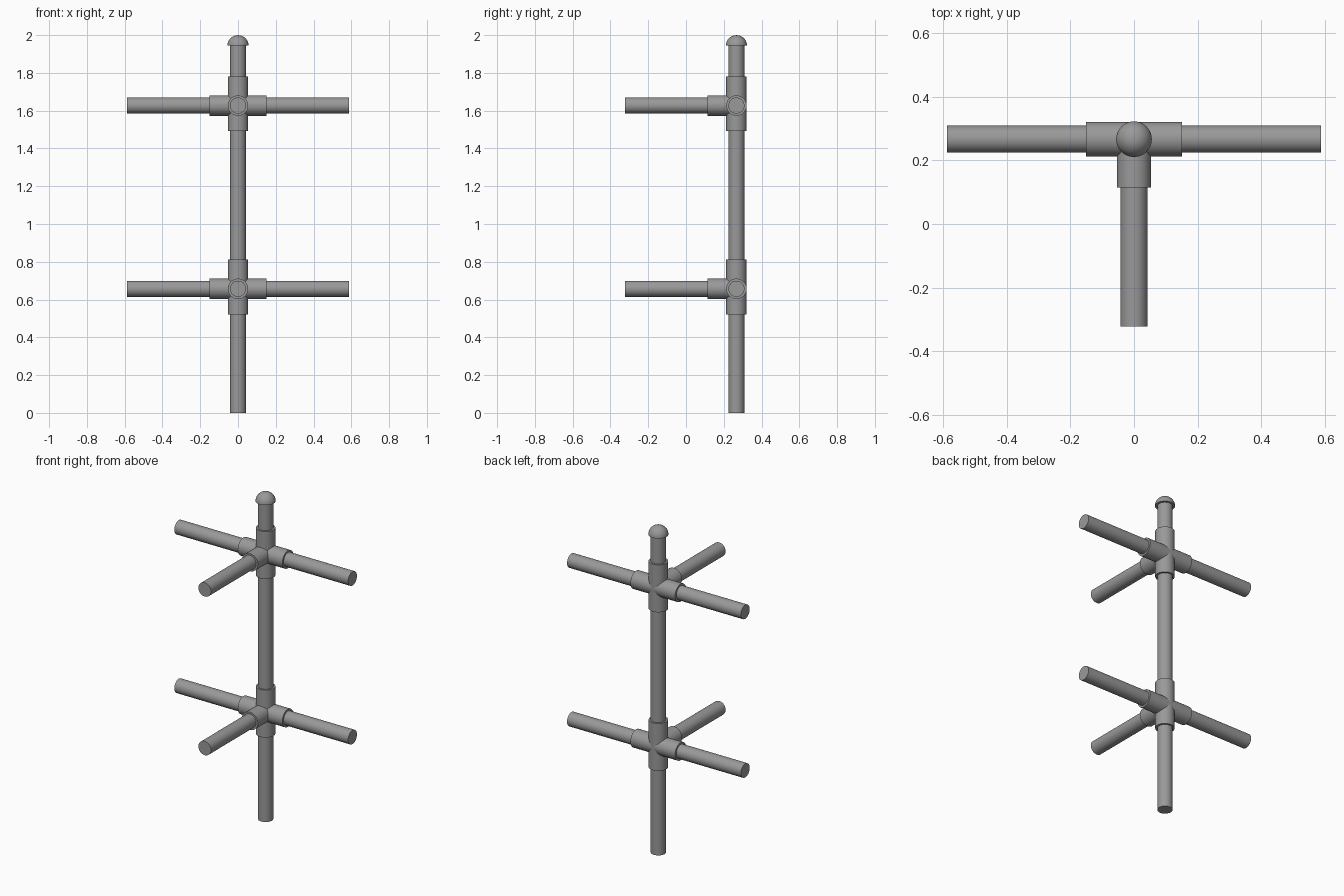
import bpy
import math
from mathutils import Vector

cube = bpy.data.objects.get("Cube")
if cube:
    bpy.data.objects.remove(cube, do_unlink=True)

POLE_Y = 0.267
PIPE_R, SLEEVE_R, CAP_R = 0.0425, 0.054, 0.056
LEVELS = {"lower": 0.657, "upper": 1.627}

grey = bpy.data.materials.new("pipe grey")
grey.use_nodes = True
colour = (0.32, 0.32, 0.32, 1)
grey.diffuse_color = colour
grey.node_tree.nodes["Principled BSDF"].inputs["Base Color"].default_value = colour


def finish(obj, name):
    obj.name = name
    obj.data.materials.append(grey)
    bpy.ops.object.shade_smooth_by_angle(angle=math.radians(35))
    return obj


def tube(name, start, end, radius):
    """Closed cylinder between two points."""
    a, b = Vector(start), Vector(end)
    bpy.ops.mesh.primitive_cylinder_add(
        vertices=48, radius=radius, depth=(b - a).length, location=(a + b) / 2,
        rotation=(b - a).to_track_quat("Z", "Y").to_euler())
    return finish(bpy.context.object, name)


# Upright pole
tube("upright_pole", (0, POLE_Y, 0), (0, POLE_Y, 1.96), PIPE_R)

# Five-way fittings with two side arms and one front arm at each level
for level, z in LEVELS.items():
    hub = (0, POLE_Y, z)
    tube(level + "_upright_sleeve", (0, POLE_Y, z - 0.135), (0, POLE_Y, z + 0.155), SLEEVE_R)
    tube(level + "_cross_sleeve", (-0.151, POLE_Y, z), (0.151, POLE_Y, z), SLEEVE_R)
    tube(level + "_front_sleeve", hub, (0, 0.115, z), SLEEVE_R)
    for side, sign in (("left", 1), ("right", -1)):
        tube(f"{level}_{side}_arm", hub, (sign * 0.588, POLE_Y, z), PIPE_R)
    tube(level + "_front_arm", hub, (0, -0.322, z), PIPE_R)

# Domed end cap: half profile spun round the pole by a screw modifier
steps = 12
profile = [(0, 0)] + [(CAP_R * math.cos(i / steps * math.pi / 2),
                       CAP_R * math.sin(i / steps * math.pi / 2)) for i in range(steps + 1)]
mesh = bpy.data.meshes.new("domed_cap")
mesh.from_pydata([(r, 0, h) for r, h in profile],
                 [(i, i + 1) for i in range(len(profile) - 1)], [])
cap = bpy.data.objects.new("domed_cap", mesh)
bpy.context.collection.objects.link(cap)
cap.location = (0, POLE_Y, 2 - CAP_R)
spin = cap.modifiers.new("spin", "SCREW")
spin.steps = spin.render_steps = 48
spin.use_merge_vertices = True
spin.use_normal_calculate = True
bpy.ops.object.select_all(action="DESELECT")
cap.select_set(True)
bpy.context.view_layer.objects.active = cap
bpy.ops.object.modifier_apply(modifier="spin")
finish(cap, "domed_cap")
